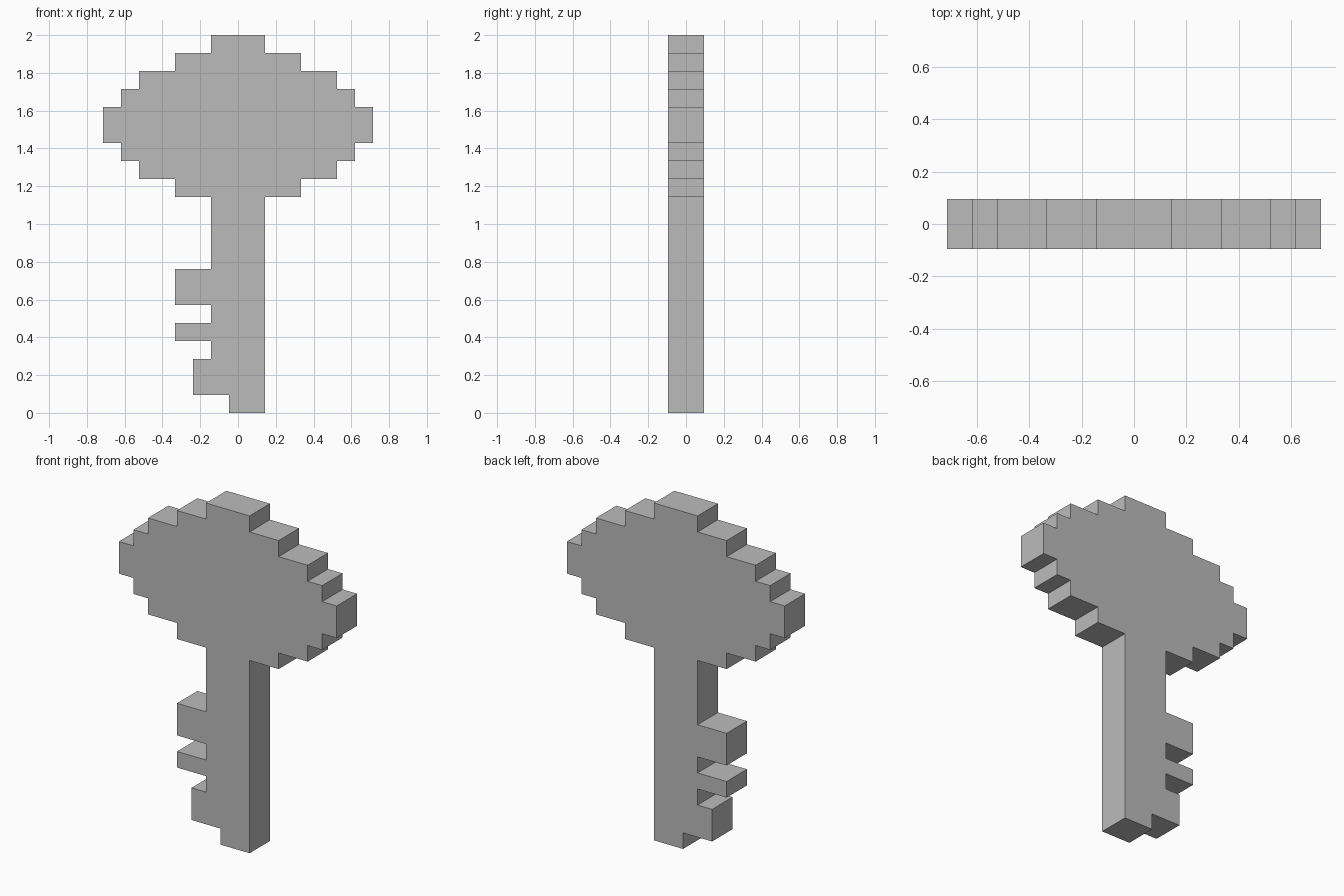
import bpy
import bmesh

old = bpy.data.objects.get("Cube")
if old:
    bpy.data.objects.remove(old, do_unlink=True)

# One block of the stepped silhouette
UNIT = 2 / 21
DEPTH = 2 * UNIT

# Rows from the tip up: (height, left edge, right edge) in blocks
blade = [(1, -0.5, 1.5), (2, -2.5, 1.5), (1, -1.5, 1.5), (1, -3.5, 1.5),
         (1, -1.5, 1.5), (2, -3.5, 1.5), (4, -1.5, 1.5)]
bow = [(h, -w, w) for h, w in [(1, 3.5), (1, 5.5), (1, 6.5), (2, 7.5),
                               (1, 6.5), (1, 5.5), (1, 3.5), (1, 1.5)]]


def stepped_outline(rows):
    """Trace the right side upwards, then the left side back down."""
    left, right, z = [], [], 0
    for height, x0, x1 in rows:
        for side, x in ((left, x0), (right, x1)):
            if len(side) > 1 and side[-1][0] == x:
                side.pop()                      # merge straight runs
            else:
                side.append((x, z))
            side.append((x, z + height))
        z += height
    return right + left[::-1]


# Key body: one outline, extruded to an even thickness
bm = bmesh.new()
face = bm.faces.new([bm.verts.new((x * UNIT, -DEPTH / 2, z * UNIT))
                     for x, z in stepped_outline(blade + bow)])
extruded = bmesh.ops.extrude_face_region(bm, geom=[face], use_keep_orig=True)
bmesh.ops.translate(bm, vec=(0, DEPTH, 0),
                    verts=[v for v in extruded["geom"]
                           if isinstance(v, bmesh.types.BMVert)])
bmesh.ops.recalc_face_normals(bm, faces=bm.faces)

mesh = bpy.data.meshes.new("key")
bm.to_mesh(mesh)
bm.free()
key = bpy.data.objects.new("key", mesh)
bpy.context.collection.objects.link(key)

# Plain grey finish
grey = bpy.data.materials.new("plain grey")
grey.use_nodes = True
grey.diffuse_color = (0.5, 0.5, 0.5, 1)
grey.node_tree.nodes["Principled BSDF"].inputs["Base Color"].default_value = (0.5, 0.5, 0.5, 1)
mesh.materials.append(grey)
